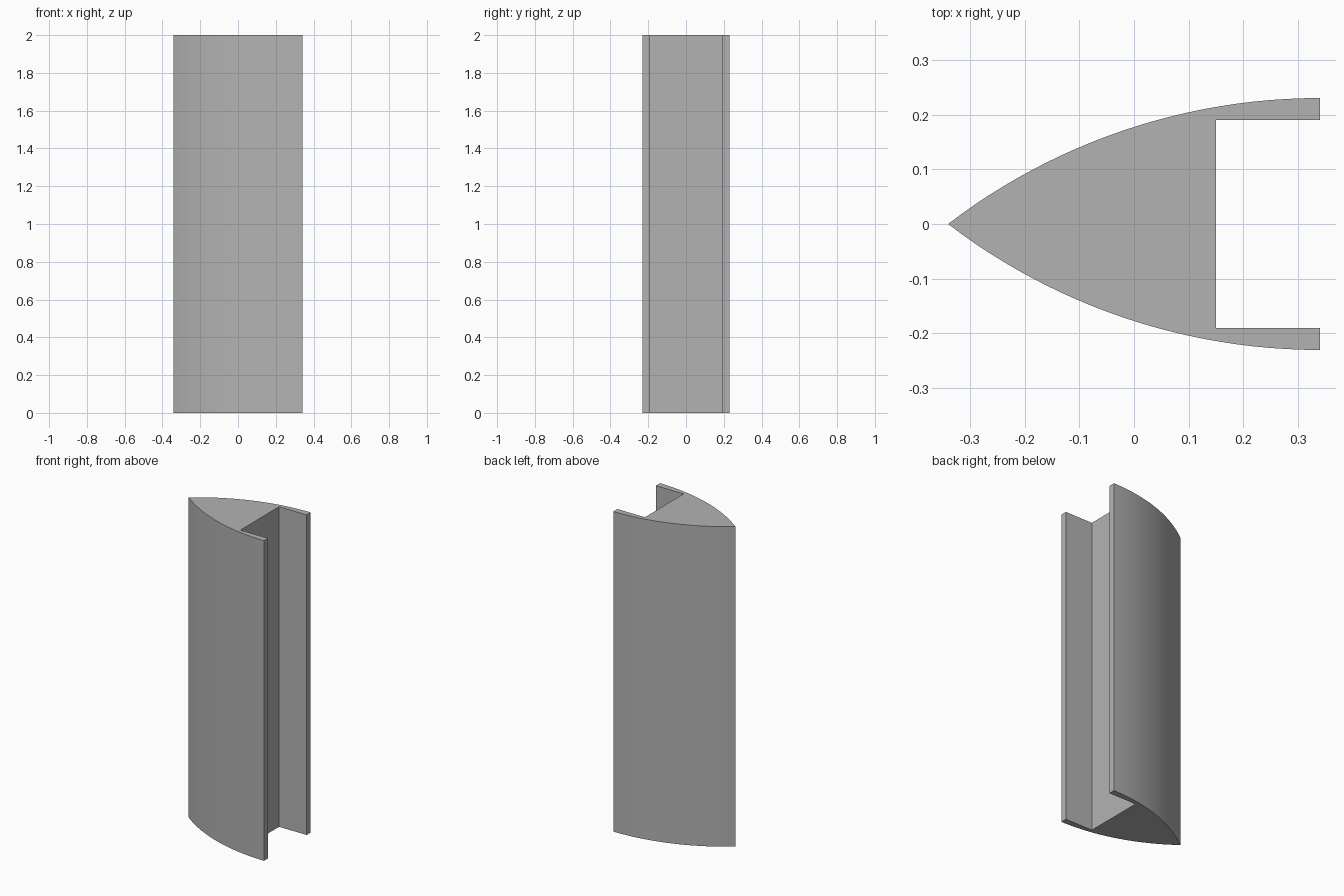
import bpy, bmesh, math

cube = bpy.data.objects.get("Cube")
if cube:
    bpy.data.objects.remove(cube, do_unlink=True)

HEIGHT = 2.0
HALF_LENGTH = 0.341
HALF_WIDTH = 0.231
SLOT_X = 0.15
SLOT_HALF = 0.191
SEGMENTS = 24

# Plain grey material
grey = bpy.data.materials.new("plain grey")
grey.use_nodes = True
colour = (0.45, 0.45, 0.45, 1)
grey.diffuse_color = colour
grey.node_tree.nodes["Principled BSDF"].inputs["Base Color"].default_value = colour

# Circular arc from the pointed edge to the open end, where it runs parallel to x
length = 2 * HALF_LENGTH
radius = (length ** 2 + HALF_WIDTH ** 2) / (2 * HALF_WIDTH)
sweep = math.asin(length / radius)
arc = []
for i in range(SEGMENTS + 1):
    a = sweep * (1 - i / SEGMENTS)
    arc.append((HALF_LENGTH - radius * math.sin(a),
                HALF_WIDTH - radius * (1 - math.cos(a))))
arc[0] = (-HALF_LENGTH, 0)

# Half outline with the slot, mirrored to close the profile
half = arc + [(HALF_LENGTH, SLOT_HALF), (SLOT_X, SLOT_HALF)]
outline = half + [(x, -y) for x, y in reversed(half[1:])]
outline.reverse()

# Extrude the profile upwards
bm = bmesh.new()
base = bm.faces.new([bm.verts.new((x, y, 0)) for x, y in outline])
top = bmesh.ops.extrude_face_region(bm, geom=[base], use_keep_orig=True)["geom"]
bmesh.ops.translate(bm, vec=(0, 0, HEIGHT),
                    verts=[v for v in top if isinstance(v, bmesh.types.BMVert)])
bmesh.ops.recalc_face_normals(bm, faces=bm.faces)
mesh = bpy.data.meshes.new("pointed_channel_strip")
bm.to_mesh(mesh)
bm.free()
mesh.materials.append(grey)
strip = bpy.data.objects.new("pointed_channel_strip", mesh)
bpy.context.collection.objects.link(strip)

# Smooth curved sides, crisp edges elsewhere
bpy.context.view_layer.objects.active = strip
strip.select_set(True)
bpy.ops.object.shade_smooth_by_angle(angle=math.radians(30))
